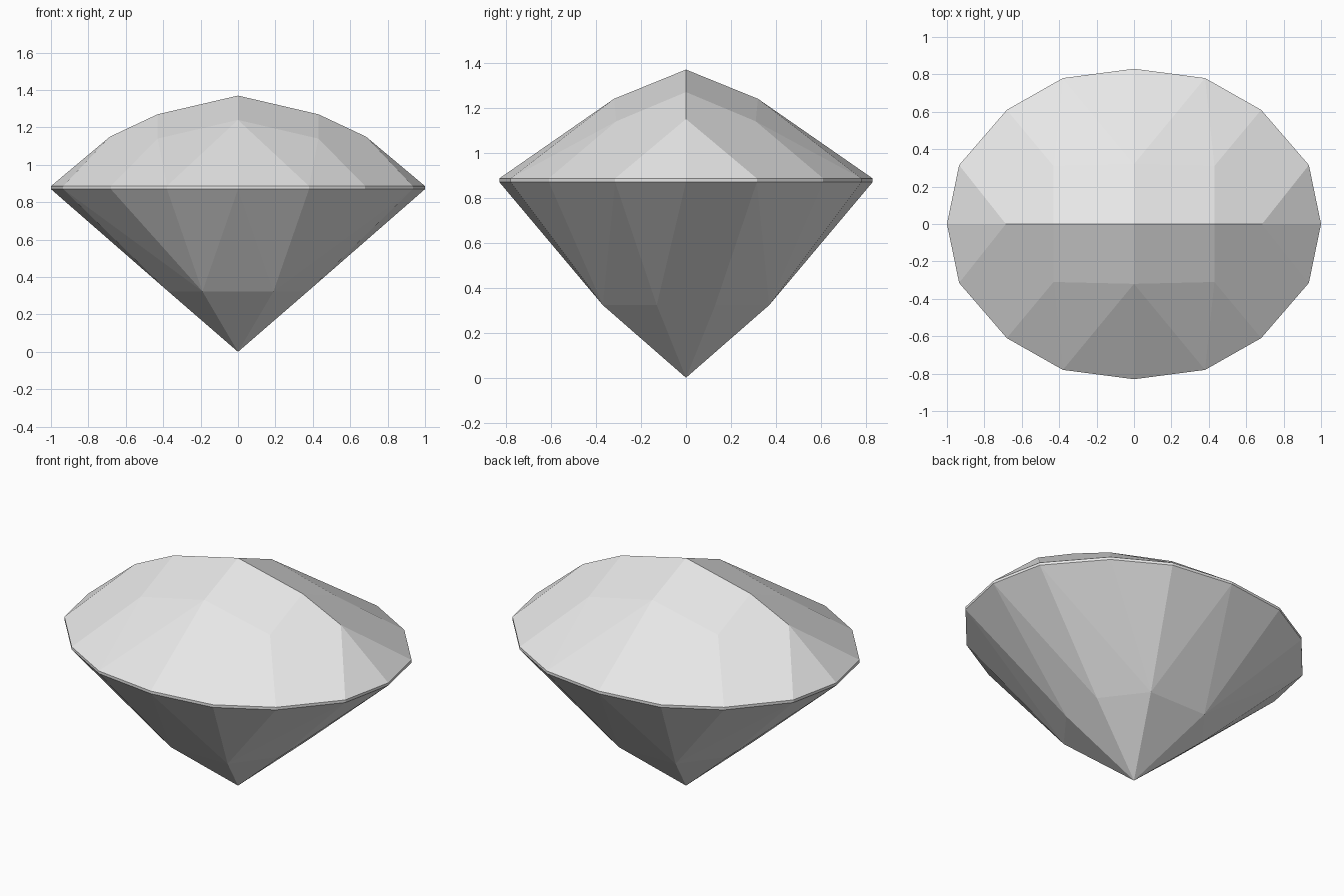
import bpy
import bmesh
import math

cube = bpy.data.objects.get("Cube")
if cube:
    bpy.data.objects.remove(cube, do_unlink=True)

GIRDLE_LOW, GIRDLE_HIGH = 0.87, 0.886

# One quarter of the oval girdle outline
outline = [(0, 0.83), (0.38, 0.78), (0.68, 0.61), (0.935, 0.315), (1, 0)]

# Crown corners: roof-like ridge, then the row of facet corners beside it
crown = [(0, 0, 1.37), (0.43, 0, 1.27), (0.685, 0, 1.15),
         (0, 0.32, 1.24), (0.43, 0.31, 1.14)]

# Pavilion corners: bottom tip and the ring of eight above it
pavilion = [(0, 0, 0), (0.19, 0.37, 0.323), (0.373, 0.13, 0.323)]

girdle = [(x, y, z) for x, y in outline for z in (GIRDLE_LOW, GIRDLE_HIGH)]


def mirrored(points):
    """Mirror quarter points across both upright planes, without doubles."""
    return sorted({(sx * x + 0.0, sy * y + 0.0, z)
                   for x, y, z in points for sx in (-1, 1) for sy in (-1, 1)})


# The stone is convex, so its facets are the hull of its corners
bm = bmesh.new()
for corner in mirrored(crown + girdle + pavilion):
    bm.verts.new(corner)
bmesh.ops.convex_hull(bm, input=bm.verts[:])
bmesh.ops.dissolve_limit(bm, angle_limit=math.radians(1.5),
                         verts=bm.verts[:], edges=bm.edges[:])
bmesh.ops.recalc_face_normals(bm, faces=bm.faces[:])

mesh = bpy.data.meshes.new("cut_gemstone")
bm.to_mesh(mesh)
bm.free()
gem = bpy.data.objects.new("cut_gemstone", mesh)
bpy.context.collection.objects.link(gem)

# Plain pale grey stone
grey = (0.8, 0.8, 0.8, 1)
stone = bpy.data.materials.new("pale_grey")
stone.use_nodes = True
stone.diffuse_color = grey
stone.node_tree.nodes["Principled BSDF"].inputs["Base Color"].default_value = grey
mesh.materials.append(stone)
